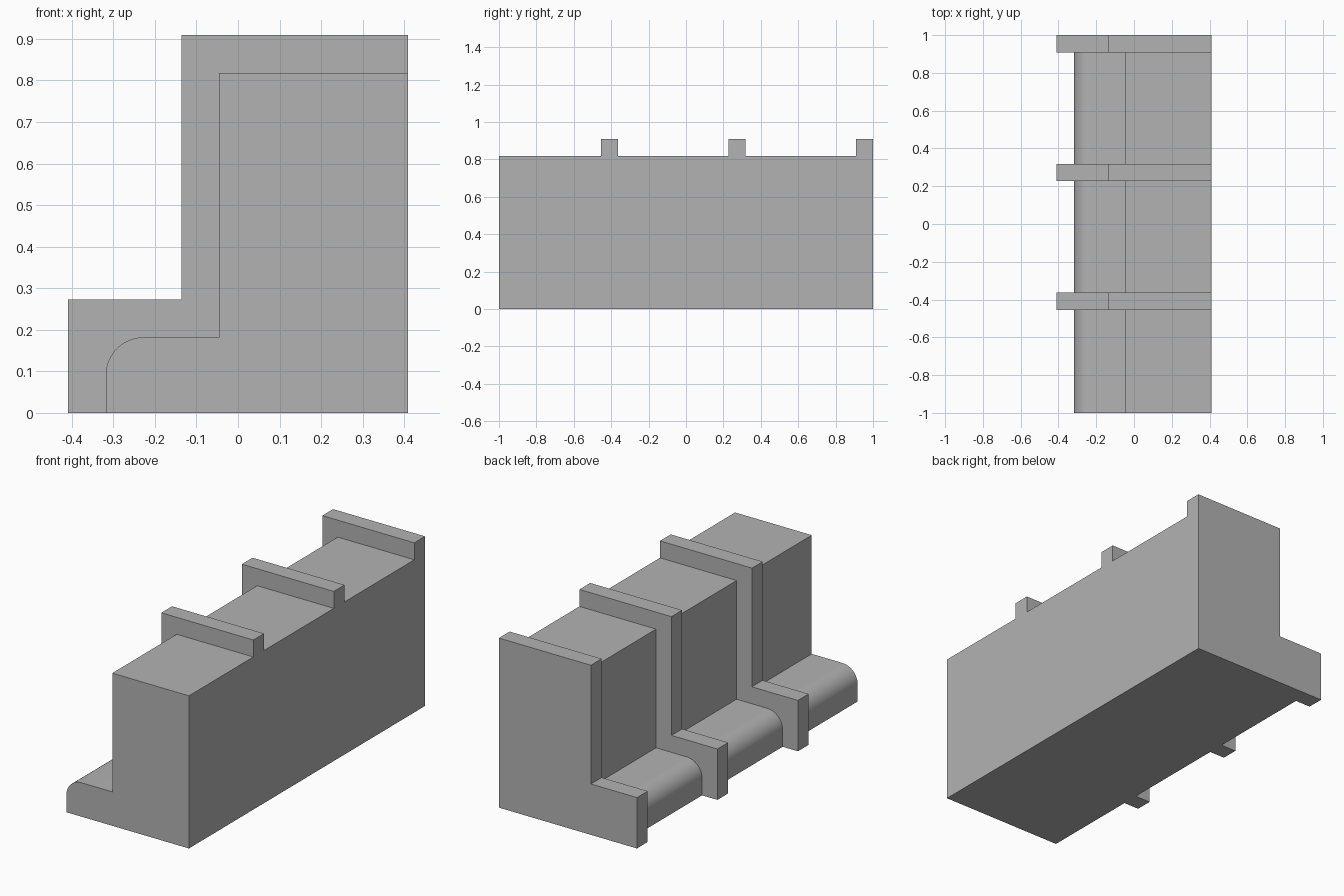
import bpy, bmesh, math
from mathutils import Vector

if "Cube" in bpy.data.objects:
    bpy.data.objects.remove(bpy.data.objects["Cube"], do_unlink=True)

U = 1 / 11            # module: rib thickness and rib projection
WALL = 4.5 * U        # flat back wall of the profile

grey = bpy.data.materials.new("plain grey")
grey.use_nodes = True
grey.diffuse_color = (0.45, 0.45, 0.45, 1)
grey.node_tree.nodes["Principled BSDF"].inputs["Base Color"].default_value = grey.diffuse_color


def extrude_profile(name, points, y0, y1):
    """Extrude an x-z outline along y."""
    bm = bmesh.new()
    face = bm.faces.new([bm.verts.new((x, y0, z)) for x, z in points])
    grown = bmesh.ops.extrude_face_region(bm, geom=[face])["geom"]
    verts = [v for v in grown if isinstance(v, bmesh.types.BMVert)]
    bmesh.ops.translate(bm, verts=verts, vec=Vector((0, y1 - y0, 0)))
    bmesh.ops.recalc_face_normals(bm, faces=bm.faces)
    mesh = bpy.data.meshes.new(name)
    bm.to_mesh(mesh)
    bm.free()
    mesh.materials.append(grey)
    obj = bpy.data.objects.new(name, mesh)
    bpy.context.collection.objects.link(obj)
    return obj


def step_profile(toe, ledge, riser, top):
    return [(WALL, 0), (WALL, top), (riser, top), (riser, ledge), (toe, ledge), (toe, 0)]


# Core: stepped block with a rounded ledge nose
core = step_profile(-3.5 * U, 2 * U, -0.5 * U, 9 * U)
steps = 16
nose = [(-2.5 * U - U * math.sin(a), U + U * math.cos(a))
        for a in (math.pi / 2 * i / steps for i in range(steps + 1))]
core[4:5] = nose
body = extrude_profile("stepped_block", core, -1, 1 - U / 2)

# Ribs: larger stepped slabs, merged into the core
rib_outline = step_profile(-WALL, 3 * U, -1.5 * U, 10 * U)
bpy.context.view_layer.objects.active = body
for i, y in enumerate((-5 * U, 2.5 * U, 10 * U)):
    rib = extrude_profile(f"rib_{i + 1}", rib_outline, y, y + U)
    rib.hide_render = True
    mod = body.modifiers.new("join rib", "BOOLEAN")
    mod.operation = "UNION"
    mod.solver = "EXACT"
    mod.object = rib
    bpy.ops.object.modifier_apply(modifier=mod.name)
    bpy.data.objects.remove(rib, do_unlink=True)

# Smooth the rounded nose, keep every corner sharp
bpy.ops.object.select_all(action="DESELECT")
body.select_set(True)
bpy.ops.object.shade_smooth_by_angle(angle=math.radians(30))
